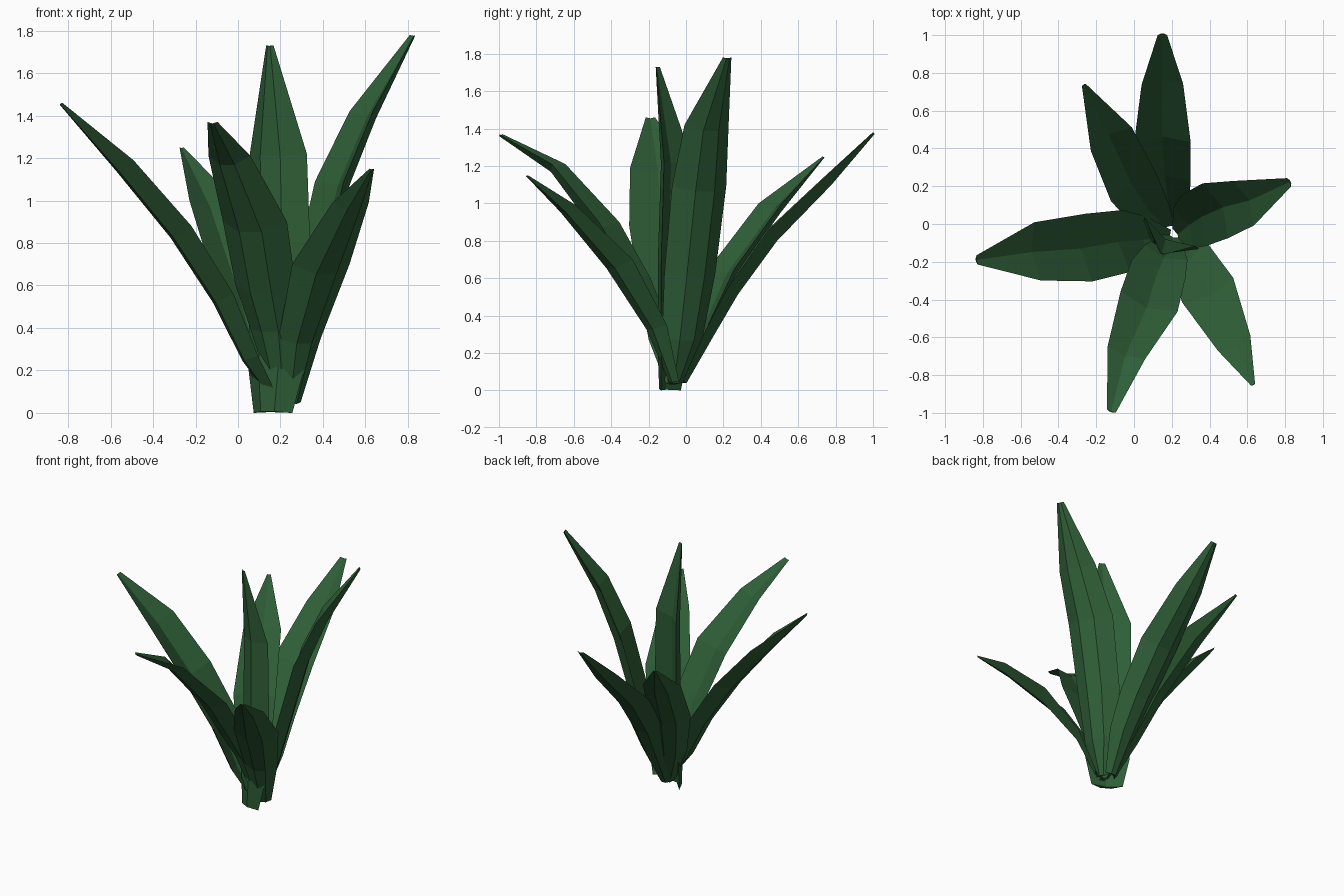
import bpy, bmesh
from mathutils import Vector

green = bpy.data.materials.new("leaf green")
green.diffuse_color = (0.028, 0.112, 0.038, 1)


def leaf(name, stations, outward=None):
    """Folded, keeled leaf through (x, y, z, half width) stations, base to tip."""
    pts = [Vector(s[:3]) for s in stations]
    out = Vector(outward) if outward else pts[-1] - pts[0]
    out.z = 0
    out.normalize()
    side = Vector((-out.y, out.x, 0))
    bm = bmesh.new()
    rings = []
    for i, p in enumerate(pts):
        h = stations[i][3]
        tangent = (pts[min(i + 1, len(pts) - 1)] - pts[max(i - 1, 0)]).normalized()
        n = tangent.cross(side).normalized()
        if n.dot(out) < 0:
            n = -n
        # edge, under keel, edge, inner channel
        section = [p + side * h,
                   p + side * h * 0.35 + n * h * 0.5,
                   p - side * h * 0.35 + n * h * 0.5,
                   p - side * h,
                   p + n * h * 0.3]
        rings.append([bm.verts.new(v) for v in section])
    k = len(rings[0])
    for a, b in zip(rings, rings[1:]):
        for j in range(k):
            bm.faces.new((a[j], a[(j + 1) % k], b[(j + 1) % k], b[j]))
    bm.faces.new(rings[0])
    bm.faces.new(rings[-1])
    bmesh.ops.recalc_face_normals(bm, faces=bm.faces)
    me = bpy.data.meshes.new(name)
    bm.to_mesh(me)
    bm.free()
    me.materials.append(green)
    bpy.context.collection.objects.link(bpy.data.objects.new(name, me))


# Outer leaves fanning around the base
leaf("left_leaf", [(0.20, -0.07, 0.04, .04), (0.08, -0.08, 0.27, .12), (-0.04, -0.09, 0.56, .165),
                   (-0.24, -0.125, 0.88, .18), (-0.51, -0.145, 1.19, .155), (-0.83, -0.19, 1.46, .025)])
leaf("back_leaf", [(0.18, -0.02, 0.05, .05), (0.18, 0.10, 0.32, .11), (0.165, 0.22, 0.55, .135),
                   (0.15, 0.43, 0.85, .15), (0.15, 0.74, 1.14, .11), (0.15, 1.0, 1.38, .025)])
leaf("back_left_leaf", [(0.17, -0.03, 0.05, .05), (0.09, 0.05, 0.32, .11), (0.0, 0.19, 0.65, .14),
                        (-0.12, 0.45, 1.0, .125), (-0.265, 0.735, 1.25, .012)])
leaf("right_leaf", [(0.22, -0.06, 0.04, .04), (0.26, -0.02, 0.28, .12), (0.32, 0.02, 0.62, .15),
                    (0.43, 0.07, 1.09, .16), (0.58, 0.11, 1.42, .13), (0.82, 0.22, 1.78, .025)])
leaf("front_right_leaf", [(0.25, -0.06, 0.05, .05), (0.29, -0.15, 0.35, .11), (0.39, -0.35, 0.70, .15),
                          (0.53, -0.63, 0.99, .095), (0.63, -0.85, 1.15, .012)])
leaf("front_leaf", [(0.21, -0.06, 0.04, .04), (0.17, -0.15, 0.40, .12), (0.13, -0.24, 0.60, .15),
                    (0.08, -0.41, 0.90, .16), (-0.04, -0.68, 1.21, .105), (-0.12, -0.99, 1.37, .025)])
# Upright centre leaf
leaf("centre_leaf", [(0.165, -0.08, 0.0, .105), (0.18, -0.06, 0.2, .15), (0.2, -0.05, 0.7, .165),
                     (0.19, -0.04, 1.22, .155), (0.15, -0.15, 1.73, .02)], (-0.5, -0.87, 0))
